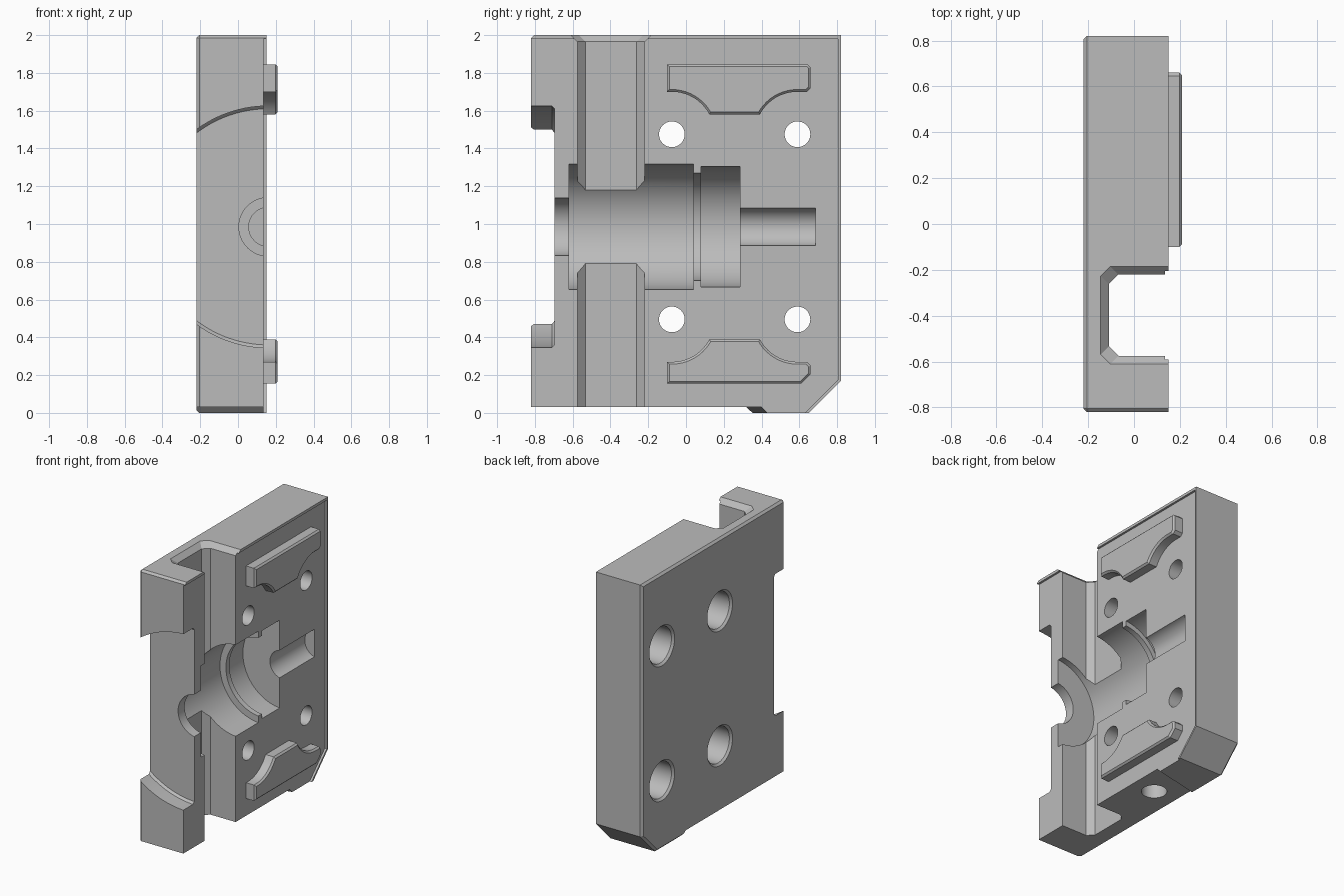
import bpy, bmesh, math
from mathutils import Vector

if "Cube" in bpy.data.objects:
    bpy.data.objects.remove(bpy.data.objects["Cube"], do_unlink=True)

grey = bpy.data.materials.new("machined_grey")
grey.use_nodes = True
tone = (0.5, 0.5, 0.5, 1)
grey.diffuse_color = tone
grey.node_tree.nodes["Principled BSDF"].inputs["Base Color"].default_value = tone

BACK, FACE, RIM, PAD = -0.22, 0.135, 0.15, 0.21
AXIS_X, AXIS_Z = 0.16, 0.985
HOLES = [(y, z) for y in (-0.075, 0.59) for z in (0.495, 1.475)]


def finish(name, bm):
    bmesh.ops.recalc_face_normals(bm, faces=bm.faces)
    mesh = bpy.data.meshes.new(name)
    bm.to_mesh(mesh)
    bm.free()
    mesh.materials.append(grey)
    ob = bpy.data.objects.new(name, mesh)
    bpy.context.collection.objects.link(ob)
    return ob


def prism(name, outline, x0, x1, bevel=0, pick=None):
    """Extrude a (y, z) outline along x, chamfering the picked edges."""
    bm = bmesh.new()
    base = bm.faces.new([bm.verts.new((x0, y, z)) for y, z in outline])
    ext = bmesh.ops.extrude_face_region(bm, geom=[base])["geom"]
    verts = [v for v in ext if isinstance(v, bmesh.types.BMVert)]
    bmesh.ops.translate(bm, verts=verts, vec=(x1 - x0, 0, 0))
    if bevel:
        edges = [e for e in bm.edges if pick(e)]
        bmesh.ops.bevel(bm, geom=edges, offset=bevel, segments=1, affect='EDGES')
    return finish(name, bm)


def hull(name, points):
    bm = bmesh.new()
    for p in points:
        bm.verts.new(p)
    bmesh.ops.convex_hull(bm, input=bm.verts)
    return finish(name, bm)


def revolve(name, profile, origin, axis, n=72):
    """Solid of revolution from (distance, radius) pairs along an axis."""
    bm = bmesh.new()
    turn = Vector(axis).to_track_quat('Z', 'Y')
    rings = []
    for d, r in profile:
        rings.append([bm.verts.new(Vector(origin) + turn @ Vector(
            (r * math.cos(math.tau * i / n), r * math.sin(math.tau * i / n), d)))
            for i in range(n)])
    for a, b in zip(rings, rings[1:]):
        for i in range(n):
            j = (i + 1) % n
            bm.faces.new((a[i], a[j], b[j], b[i]))
    bm.faces.new(rings[0])
    bm.faces.new(rings[-1])
    return finish(name, bm)


def cut(body, cutter):
    cutter.hide_render = True
    mod = body.modifiers.new("cut", 'BOOLEAN')
    mod.operation = 'DIFFERENCE'
    mod.solver = 'EXACT'
    mod.object = cutter
    bpy.context.view_layer.objects.active = body
    bpy.ops.object.modifier_apply(modifier=mod.name)
    bpy.data.objects.remove(cutter, do_unlink=True)


def smooth(ob):
    bpy.ops.object.select_all(action='DESELECT')
    ob.select_set(True)
    bpy.context.view_layer.objects.active = ob
    bpy.ops.object.shade_smooth_by_angle(angle=math.radians(25))


# Main block, chamfered around its back and front edges
def outer_edge(e):
    return (all(v.co.x < BACK + 0.001 for v in e.verts)
            or all(v.co.y < -0.819 and v.co.z > 1 for v in e.verts))


body = prism("housing_half", [(-0.82, 0), (0.65, 0), (0.82, 0.17), (0.82, 2), (-0.82, 2)],
             BACK, RIM, 0.015, outer_edge)

# Sunken mating face that leaves a thin rim along the top and rear
cut(body, prism("face_recess", [(-1, -0.1), (0.53, -0.1), (0.805, 0.175),
                                (0.805, 1.98), (-1, 1.98)], FACE, 0.4))

# Raised underside ending in a skewed step
cut(body, hull("underside_step", [(x, y, z) for x, shift in ((-0.3, -0.018), (0.2, 0.095))
                                  for y, z in ((-1, -0.03), (-1, 0.03),
                                               (0.32 + shift, 0.03), (0.38 + shift, -0.03))]))


# Vertical channel with a flared top
def channel(z, grow):
    y0, y1, x0, c = -0.575 - grow, -0.22 + grow, -0.11 - grow, 0.042
    return [(x, y, z) for x, y in ((0.4, y0), (x0 + c, y0), (x0, y0 + c),
                                   (x0, y1 - c), (x0 + c, y1), (0.4, y1))]


cut(body, hull("channel", channel(-0.1, 0) + channel(2.1, 0)))
cut(body, hull("channel_flare", channel(1.965, 0) + channel(2.005, 0.04)))

# Round clearance across the front
cut(body, revolve("front_clearance", [(-1, 0.64), (-0.71, 0.64), (-0.695, 0.625)],
                  (AXIS_X, 0, AXIS_Z), (0, 1, 0), 128))

# Stepped half bore
bore = []
for y0, y1, r in ((-0.9, -0.62, 0.155), (-0.62, 0.04, 0.333), (0.04, 0.08, 0.285),
                  (0.08, 0.285, 0.32), (0.285, 0.685, 0.103)):
    bore += [(y0, r), (y1, r)]
cut(body, revolve("stepped_bore", bore, (AXIS_X, 0, AXIS_Z), (0, 1, 0), 96))

# Four bolt holes, counterbored from the back
for y, z in HOLES:
    cut(body, revolve("bolt_hole", [(-0.3, 0.145), (BACK, 0.145), (BACK + 0.015, 0.13),
                                    (0, 0.13), (0, 0.068), (0.3, 0.068)],
                      (0, y, z), (1, 0, 0), 48))

# Port in the underside
cut(body, revolve("underside_port", [(-0.1, 0.085), (0.28, 0.085)],
                  (-0.04, 0.16, 0), (0, 0, 1), 48))
smooth(body)


# Raised pads, scooped around the bolt holes
def pad(name, edge_z, side, corner):
    def scoop(hole_y, start, end):
        hz = AXIS_Z + side * 0.49
        return [(hole_y + 0.225 * math.cos(math.radians(start + (end - start) * i / 10)),
                 hz + side * 0.225 * math.sin(math.radians(start + (end - start) * i / 10)))
                for i in range(11)]
    outline = [(-0.1, edge_z), (-0.1, AXIS_Z + side * 0.715)]
    outline += scoop(-0.075, 90, 28) + scoop(0.59, 152, 90)
    outline += [(0.64, AXIS_Z + side * 0.715), (0.66, AXIS_Z + side * 0.735),
                (0.66, edge_z - side * corner), (0.66 - corner, edge_z)]
    smooth(prism(name, outline, FACE - 0.01, PAD, 0.012,
                 lambda e: all(v.co.x > PAD - 0.001 for v in e.verts)))


pad("upper_pad", 1.845, 1, 0.015)
pad("lower_pad", 0.155, -1, 0.05)
